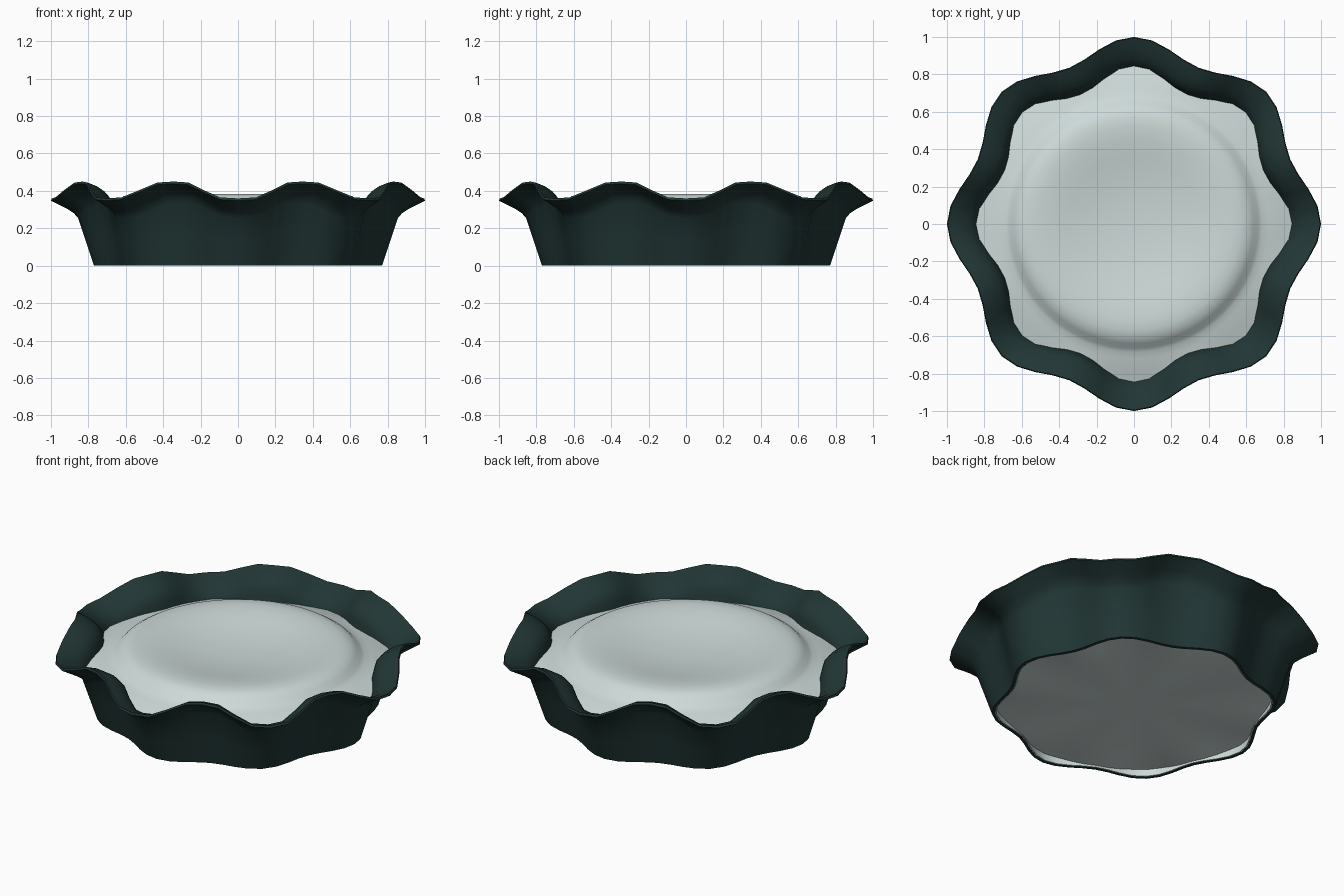
import bpy, bmesh
from math import cos, sin, tau, radians

cube = bpy.data.objects.get("Cube")
if cube:
    bpy.data.objects.remove(cube, do_unlink=True)

SEGMENTS = 64
LOBES = 8


def material(name, rgb):
    m = bpy.data.materials.new(name)
    m.use_nodes = True
    m.diffuse_color = (*rgb, 1)
    bsdf = m.node_tree.nodes["Principled BSDF"]
    bsdf.inputs["Base Color"].default_value = (*rgb, 1)
    bsdf.inputs["Roughness"].default_value = 0.6
    return m


def fluted_lathe(name, profile, mat, closed=False):
    """Spin a profile of (radius, radius wave, height, height wave)."""
    bm = bmesh.new()
    rings = []
    for r, r_wave, z, z_wave in profile:
        if r == 0:
            rings.append([bm.verts.new((0, 0, z))] * SEGMENTS)
            continue
        ring = []
        for i in range(SEGMENTS):
            a = tau * i / SEGMENTS
            c = cos(LOBES * a)
            flat = c * (1.5 - 0.5 * c * c)  # wave with flattened crests
            rad = r + r_wave * c
            ring.append(bm.verts.new((rad * cos(a), rad * sin(a), z + z_wave * flat)))
        rings.append(ring)
    pairs = list(zip(rings, rings[1:]))
    if closed:
        pairs.append((rings[-1], rings[0]))
    for low, high in pairs:
        for i in range(SEGMENTS):
            j = (i + 1) % SEGMENTS
            corners = dict.fromkeys((low[i], low[j], high[j], high[i]))
            bm.faces.new(list(corners))
    bmesh.ops.recalc_face_normals(bm, faces=bm.faces)
    mesh = bpy.data.meshes.new(name)
    bm.to_mesh(mesh)
    bm.free()
    mesh.materials.append(mat)
    obj = bpy.data.objects.new(name, mesh)
    bpy.context.collection.objects.link(obj)
    bpy.ops.object.select_all(action="DESELECT")
    obj.select_set(True)
    bpy.context.view_layer.objects.active = obj
    bpy.ops.object.shade_smooth_by_angle(angle=radians(40))


dark_green = material("dark green", (0.015, 0.037, 0.035))
pale_grey = material("pale grey green", (0.61, 0.70, 0.69))

# Thin fluted cup: outer wall, flared wavy rim, then back down the inside
fluted_lathe("fluted_cup", [
    (0.735, 0.035, 0, 0),
    (0.773, 0.037, 0.14, -0.02),
    (0.815, 0.04, 0.295, -0.04),
    (0.835, 0.042, 0.325, -0.045),
    (0.87, 0.044, 0.35, -0.045),
    (0.952, 0.048, 0.393, -0.045),
    (0.947, 0.048, 0.405, -0.045),
    (0.89, 0.046, 0.386, -0.045),
    (0.84, 0.044, 0.357, -0.045),
    (0.81, 0.042, 0.328, -0.045),
    (0.797, 0.041, 0.295, -0.04),
    (0.755, 0.037, 0.14, -0.02),
    (0.717, 0.035, 0, 0),
], dark_green, closed=True)

# Filling: recessed base, lining hidden in the wall, sloped edge, raised dished top
fluted_lathe("filling", [
    (0, 0, 0.025, 0),
    (0.45, 0, 0.025, 0),
    (0.62, 0.015, 0.025, 0.01),
    (0.715, 0.035, 0.03, 0.015),
    (0.711, 0.035, 0.002, 0),
    (0.725, 0.035, 0.002, 0),
    (0.764, 0.037, 0.14, -0.02),
    (0.806, 0.041, 0.283, -0.015),
    (0.77, 0.02, 0.293, -0.007),
    (0.72, 0, 0.308, 0),
    (0.685, 0, 0.316, 0),
    (0.665, 0, 0.328, 0),
    (0.64, 0, 0.353, 0),
    (0.61, 0, 0.372, 0),
    (0.57, 0, 0.382, 0),
    (0.52, 0, 0.384, 0),
    (0.45, 0, 0.378, 0),
    (0.36, 0, 0.363, 0),
    (0.25, 0, 0.344, 0),
    (0.12, 0, 0.333, 0),
    (0, 0, 0.33, 0),
], pale_grey)
